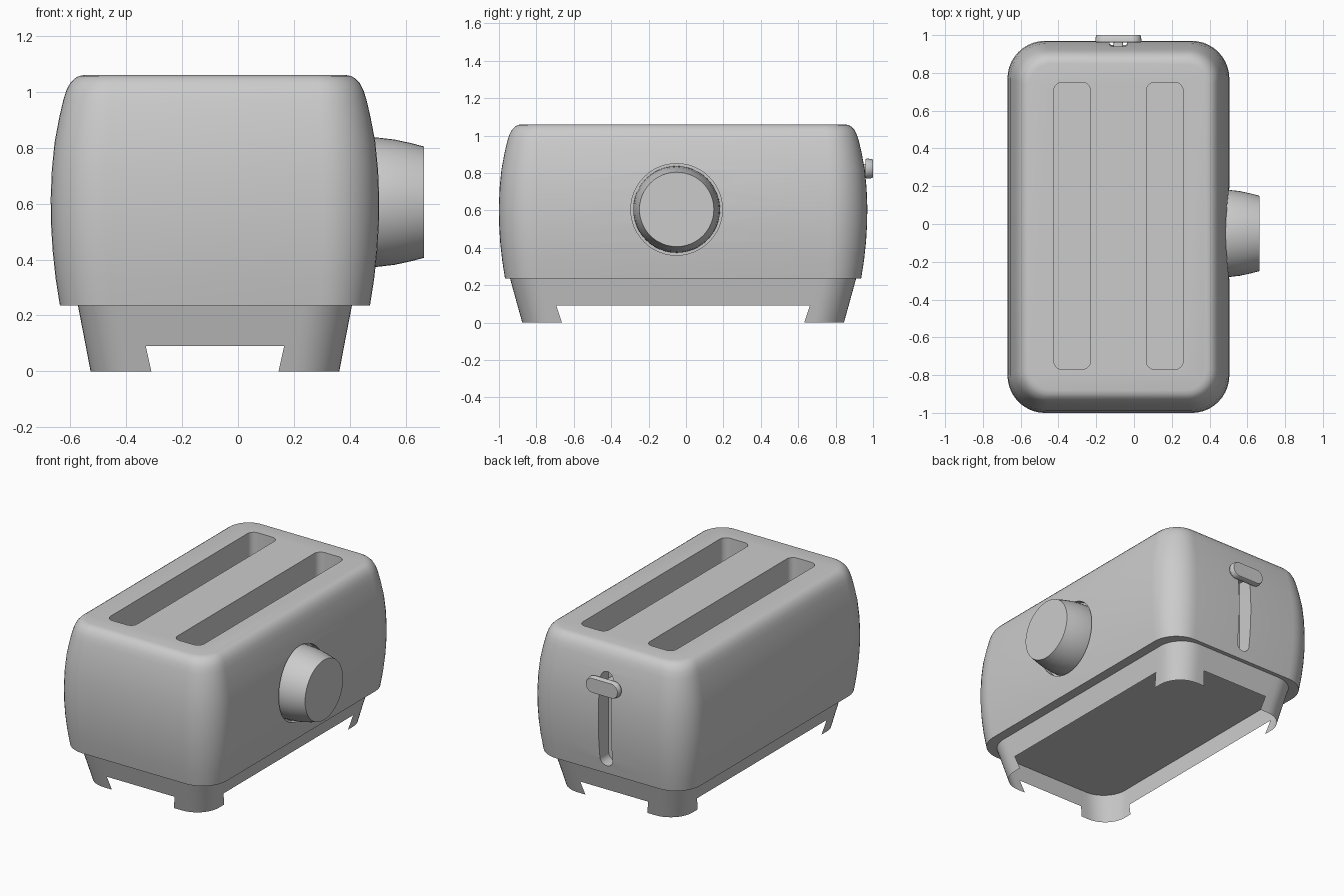
import bpy, bmesh, math
from mathutils import Matrix

if "Cube" in bpy.data.objects:
    bpy.data.objects.remove(bpy.data.objects["Cube"])

CX, CY = -0.0825, -0.0155   # centre of the toaster body


def ring(hx, hy, r, n=10, cut=None):
    """Rounded rectangle, counter-clockwise; cut adds a point beside each corner on both sides."""
    pts = []
    for k, (sx, sy) in enumerate([(1, 1), (-1, 1), (-1, -1), (1, -1)]):
        arc = []
        for i in range(n + 1):
            a = (k + i / n) * math.pi / 2
            arc.append((sx * (hx - r) + r * math.cos(a), sy * (hy - r) + r * math.sin(a)))
        if cut:
            ends = [(sx * hx, sy * cut[1]), (sx * cut[0], sy * hy)]
            if k % 2:
                ends.reverse()
            arc = [ends[0]] + arc + [ends[1]]
        pts += arc
    return pts


def loft(name, levels, matrix, caps=True, skip=lambda row, i: False):
    """Skin (height, ring) levels; matrix places the result."""
    bm = bmesh.new()
    rows = [[bm.verts.new((x, y, z)) for x, y in pts] for z, pts in levels]
    n = len(rows[0])
    for j in range(len(rows) - 1):
        for i in range(n):
            if not skip(j, i):
                k = (i + 1) % n
                bm.faces.new((rows[j][i], rows[j][k], rows[j + 1][k], rows[j + 1][i]))
    if caps:
        bm.faces.new(rows[0][::-1])
        bm.faces.new(rows[-1])
    loose = [v for v in bm.verts if not v.link_faces]
    bmesh.ops.delete(bm, geom=loose, context='VERTS')
    bm.transform(matrix)
    if caps:
        bmesh.ops.recalc_face_normals(bm, faces=bm.faces)
    mesh = bpy.data.meshes.new(name)
    bm.to_mesh(mesh)
    bm.free()
    ob = bpy.data.objects.new(name, mesh)
    bpy.context.collection.objects.link(ob)
    return ob


def activate(ob):
    bpy.ops.object.select_all(action='DESELECT')
    ob.select_set(True)
    bpy.context.view_layer.objects.active = ob


def smooth(ob, angle=32):
    activate(ob)
    bpy.ops.object.shade_smooth_by_angle(angle=math.radians(angle))


def carve(ob, cutter):
    cutter.hide_render = True
    mod = ob.modifiers.new("carve", 'BOOLEAN')
    mod.operation = 'DIFFERENCE'
    mod.solver = 'EXACT'
    mod.object = cutter
    activate(ob)
    bpy.ops.object.modifier_apply(modifier=mod.name)
    bpy.data.objects.remove(cutter)


def circle(r, n=48):
    return [(r * math.cos(2 * math.pi * i / n), r * math.sin(2 * math.pi * i / n)) for i in range(n)]


def place(x, y, z, rot=Matrix.Identity(4)):
    return Matrix.Translation((x, y, z)) @ rot


TO_X = Matrix.Rotation(math.pi / 2, 4, 'Y')     # local z -> +x
TO_Y = Matrix.Rotation(-math.pi / 2, 4, 'X')    # local z -> +y

# Bulging body: (height, inset from the widest outline)
profile = [(.235, .033), (.33, .018), (.43, .007), (.53, .001), (.62, 0), (.72, .004),
           (.82, .014), (.91, .031), (.97, .045), (1.005, .056), (1.03, .069),
           (1.047, .085), (1.056, .1), (1.06, .12)]
body = loft("body", [(z, ring(.5875 - d, .985 - d, .2 - d * .7)) for z, d in profile],
            place(CX, CY, 0))

# Two bread slots in the top
for x in (-.3275, .1625):
    r = ring(.0975, .76, .045, 6)
    carve(body, loft("bread_slot_cutter", [(.42, r), (1.2, r)], place(x, -.01, 0)))

# Lever slot in the back, round recess behind the knob
r = ring(.046, .31, .0455, 8)
carve(body, loft("lever_slot_cutter", [(0, r), (.3, r)], place(CX, .86, .6, TO_Y)))
r = circle(.245)
carve(body, loft("knob_recess_cutter", [(0, r), (.3, r)], place(.46, -.05, .605, TO_X)))
smooth(body)

# Base skirt tapering inwards, cut away between four corner feet
skirt_levels = [(0, ring(.445, .86, .16, 10, (.2275, .6475))),
                (.09, ring(.462, .885, .165, 10, (.2475, .6775))),
                (.235, ring(.49, .925, .17, 10, (.28, .72)))]
per_corner = 13
base = loft("base_skirt", skirt_levels, place(CX, CY, 0), caps=False,
            skip=lambda row, i: row == 0 and i % per_corner == per_corner - 1)
smooth(base)

# Browning knob on the right side
knob = loft("knob", [(x, circle(rad)) for x, rad in
                     [(.46, .232), (.5, .231), (.56, .224), (.62, .211), (.665, .199)]],
            place(0, -.05, .605, TO_X))
smooth(knob)

# Lever handle and its stem
handle = loft("lever_handle", [(y, ring(.1225 - d, .054 - d, .0535 - d, 10)) for y, d in
                               [(.957, .004), (.965, 0), (.99, .003), (.996, .007)]],
              place(CX, .0035, .823, TO_Y))
smooth(handle)
stem = loft("lever_stem", [(.86, ring(.025, .025, .01, 4)), (.965, ring(.025, .025, .01, 4))],
            place(CX, 0, .823, TO_Y))
smooth(stem)
